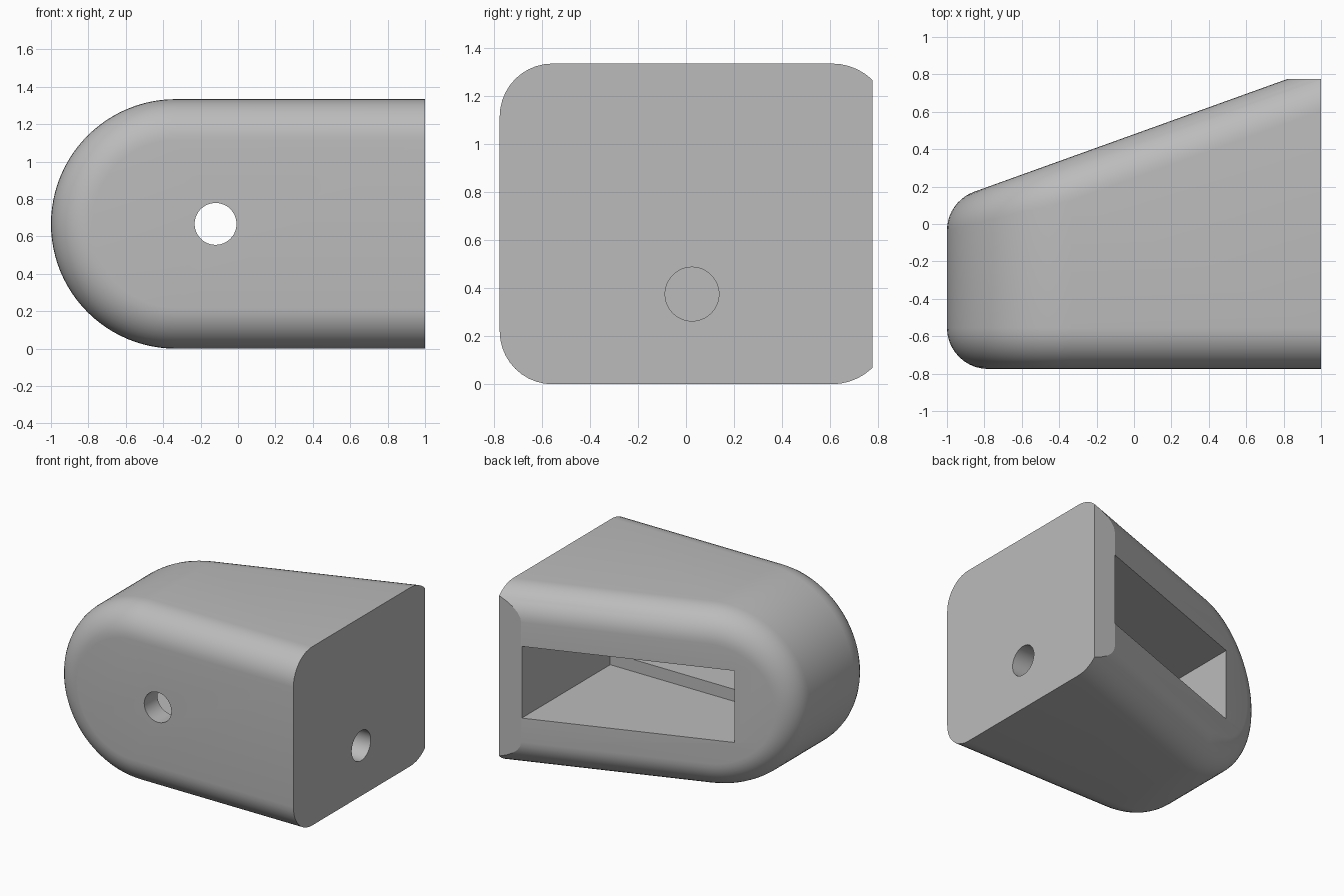
import bpy, bmesh, math
from mathutils import Vector, Matrix

cube = bpy.data.objects.get("Cube")
if cube:
    bpy.data.objects.remove(cube, do_unlink=True)

grey = bpy.data.materials.new("plain_grey")
grey.use_nodes = True
colour = (0.5, 0.5, 0.5, 1)
grey.diffuse_color = colour
grey.node_tree.nodes["Principled BSDF"].inputs["Base Color"].default_value = colour

HALF = 0.667            # half height, also radius of the rounded end
FILLET = 0.22
DEPTH = 0.775           # half depth
SLOPE, OFFSET = 0.36, 0.48   # slanted back: y = OFFSET + SLOPE * x
ARC, STEPS = 48, 10


def finish(bm, name):
    bmesh.ops.recalc_face_normals(bm, faces=bm.faces)
    mesh = bpy.data.meshes.new(name)
    bm.to_mesh(mesh)
    bm.free()
    obj = bpy.data.objects.new(name, mesh)
    bpy.context.collection.objects.link(obj)
    return obj


def outline():
    """Inset outline points with outward normals: flat top, round end, flat bottom."""
    r = HALF - FILLET
    up, down = Vector((0, 0, 1)), Vector((0, 0, -1))
    pts = [(Vector((1.3, 0, HALF + r)), up)]
    for i in range(ARC + 1):
        a = math.pi * (0.5 + i / ARC)
        n = Vector((math.cos(a), 0, math.sin(a)))
        pts.append((Vector((HALF - 1, 0, HALF)) + n * r, n))
    pts.append((Vector((1.3, 0, HALF - r)), down))
    return pts


def slerp(a, b, t):
    w = a.angle(b)
    return (a * math.sin((1 - t) * w) + b * math.sin(t * w)) / math.sin(w)


# Body: rings of a rolling fillet at the square front and the slanted back
bm = bmesh.new()
front_n = Vector((0, -1, 0))
back_n = Vector((-SLOPE, 1, 0)).normalized()
rings = []
for step in range(STEPS + 1):
    ring = []
    for p, n in outline():
        c = p + Vector((0, FILLET - DEPTH, 0))
        ring.append(bm.verts.new(c + FILLET * slerp(front_n, n, step / STEPS)))
    rings.append(ring)
for step in range(STEPS + 1):
    ring = []
    for p, n in outline():
        c = p + Vector((0, OFFSET + SLOPE * p.x - FILLET / back_n.y, 0))
        ring.append(bm.verts.new(c + FILLET * slerp(n, back_n, step / STEPS)))
    rings.append(ring)
for a, b in zip(rings, rings[1:]):
    for i in range(len(a)):
        j = (i + 1) % len(a)
        bm.faces.new((a[i], a[j], b[j], b[i]))
bm.faces.new(rings[0])
bm.faces.new(rings[-1])

# Trim the flat side and the narrow flat strip at the back
for co, no in (((1, 0, 0), (1, 0, 0)), ((0, DEPTH, 0), (0, 1, 0))):
    bmesh.ops.bisect_plane(bm, geom=bm.verts[:] + bm.edges[:] + bm.faces[:],
                           plane_co=co, plane_no=no, clear_outer=True)
    bmesh.ops.holes_fill(bm, edges=[e for e in bm.edges if e.is_boundary], sides=0)
body = finish(bm, "wedge_body")
body.data.materials.append(grey)


def box(name, low, high):
    bm = bmesh.new()
    low, high = Vector(low), Vector(high)
    size = high - low
    bmesh.ops.create_cube(bm, size=1, matrix=Matrix.Translation((low + high) / 2)
                          @ Matrix.Diagonal((*size, 1)))
    return finish(bm, name)


def rod(name, centre, axis, length):
    bm = bmesh.new()
    turn = Matrix.Rotation(math.pi / 2, 4, axis)
    bmesh.ops.create_cone(bm, cap_ends=True, segments=48, radius1=0.112, radius2=0.112,
                          depth=length, matrix=Matrix.Translation(centre) @ turn)
    return finish(bm, name)


# Cavities: back slot, smaller inner pocket, front hole, blind side hole
cutters = [
    box("slot_cutter", (-0.59, -0.27, 0.4), (0.815, 1, 0.935)),
    box("pocket_cutter", (-0.5, -0.62, 0.49), (0.62, -0.2, 0.845)),
    rod("front_hole_cutter", (-0.12, -0.75, HALF), 'X', 0.5),
    rod("side_hole_cutter", (1, 0.025, 0.375), 'Y', 0.32),
]
bpy.context.view_layer.objects.active = body
for cutter in cutters:
    cutter.hide_render = True
    mod = body.modifiers.new(cutter.name, 'BOOLEAN')
    mod.operation = 'DIFFERENCE'
    mod.solver = 'EXACT'
    mod.object = cutter
    bpy.ops.object.modifier_apply(modifier=mod.name)
    bpy.data.objects.remove(cutter, do_unlink=True)

# Smooth rounds, sharp trimmed edges
bpy.ops.object.select_all(action='DESELECT')
body.select_set(True)
bpy.ops.object.shade_smooth_by_angle(angle=math.radians(15))
